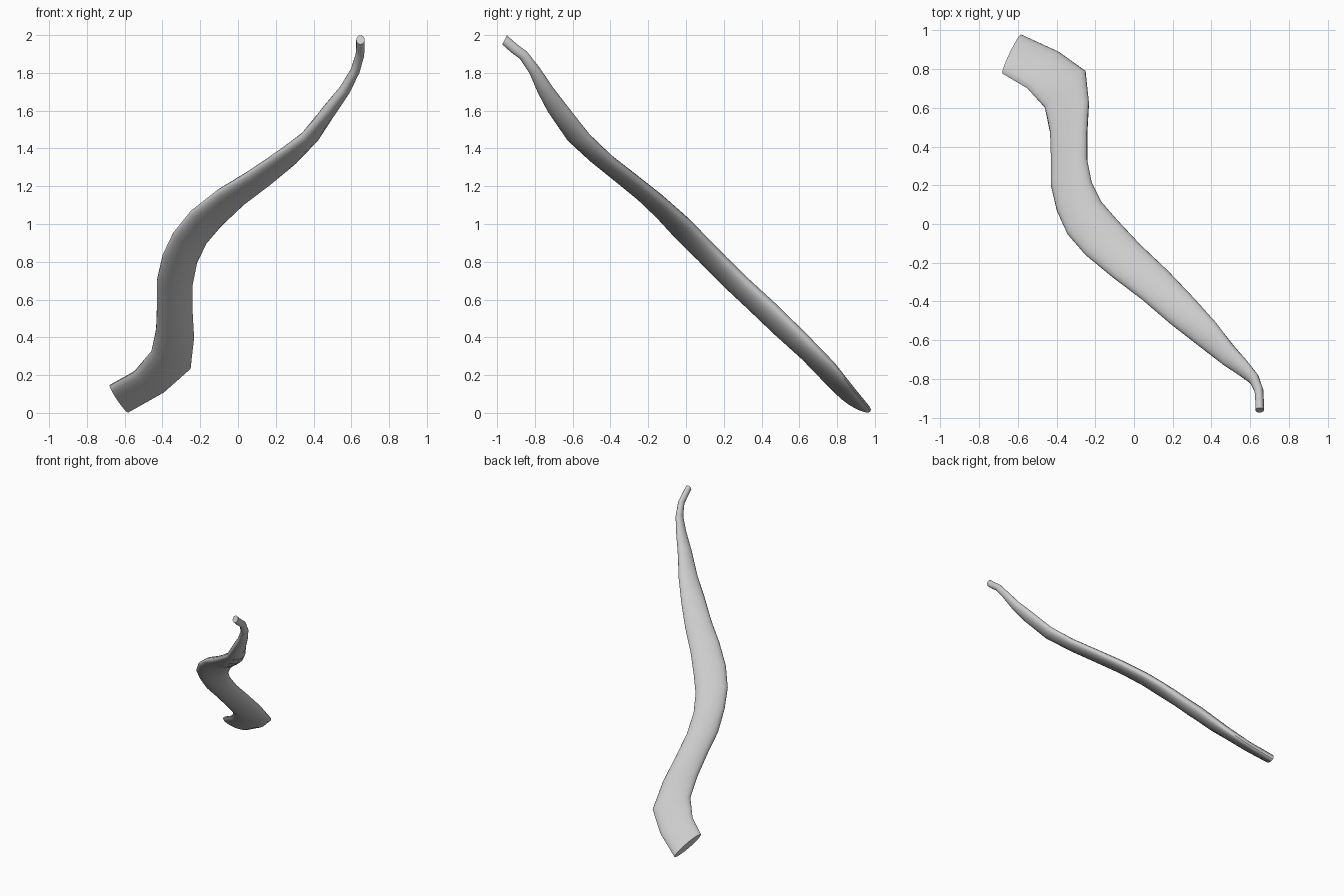
import bpy, bmesh, math
from mathutils import Vector

SIDES = 20

# Cross-sections: centre, half of the wide axis, half thickness
SECTIONS = [
    ((-.63, .877, .075), (.05, .10, -.068), .035),
    ((-.47, .795, .165), (.08, .095, -.050), .036),
    ((-.355, .695, .28), (.105, .095, -.040), .041),
    ((-.333, .55, .42), (.100, .080, -.015), .045),
    ((-.335, .40, .565), (.092, .072, -.005), .046),
    ((-.335, .265, .69), (.093, .070, -.005), .046),
    ((-.308, .14, .815), (.090, .073, -.012), .046),
    ((-.255, .03, .925), (.088, .083, -.018), .045),
    ((-.168, -.07, 1.03), (.082, .090, -.030), .044),
    ((-.04, -.19, 1.14), (.073, .083, -.028), .042),
    ((.11, -.317, 1.242), (.066, .075, -.020), .040),
    ((.25, -.45, 1.347), (.060, .067, -.012), .038),
    ((.38, -.57, 1.46), (.042, .062, .000), .037),
    ((.49, -.68, 1.61), (.022, .052, .008), .036),
    ((.565, -.745, 1.71), (.014, .040, .010), .030),
    ((.62, -.80, 1.81), (.008, .028, .012), .025),
    ((.645, -.86, 1.893), (.002, .020, .018), .023),
    ((.648, -.91, 1.93), (.000, .016, .021), .022),
    ((.648, -.961, 1.975), (.000, .012, .024), .022),
]

# Twisting, tapering flattened stem: loft of elliptical rings
bm = bmesh.new()
centres = [Vector(s[0]) for s in SECTIONS]
last = len(centres) - 1
rings = []
for i, (_, wide, thick) in enumerate(SECTIONS):
    tangent = centres[min(i + 1, last)] - centres[max(i - 1, 0)]
    wide = Vector(wide)
    thin = tangent.cross(wide).normalized() * thick
    ring = []
    for k in range(SIDES):
        a = math.tau * k / SIDES
        ring.append(bm.verts.new(centres[i] + wide * math.cos(a) + thin * math.sin(a)))
    rings.append(ring)

for lower, upper in zip(rings, rings[1:]):
    for k in range(SIDES):
        n = (k + 1) % SIDES
        bm.faces.new((lower[k], lower[n], upper[n], upper[k]))

# End caps
bm.faces.new(rings[0][::-1])
bm.faces.new(rings[-1])
bmesh.ops.recalc_face_normals(bm, faces=bm.faces)

mesh = bpy.data.meshes.new("curved_stem")
bm.to_mesh(mesh)
bm.free()
stem = bpy.data.objects.new("curved_stem", mesh)
bpy.context.collection.objects.link(stem)
bpy.context.view_layer.objects.active = stem
stem.select_set(True)
bpy.ops.object.shade_smooth_by_angle(angle=math.radians(50))
